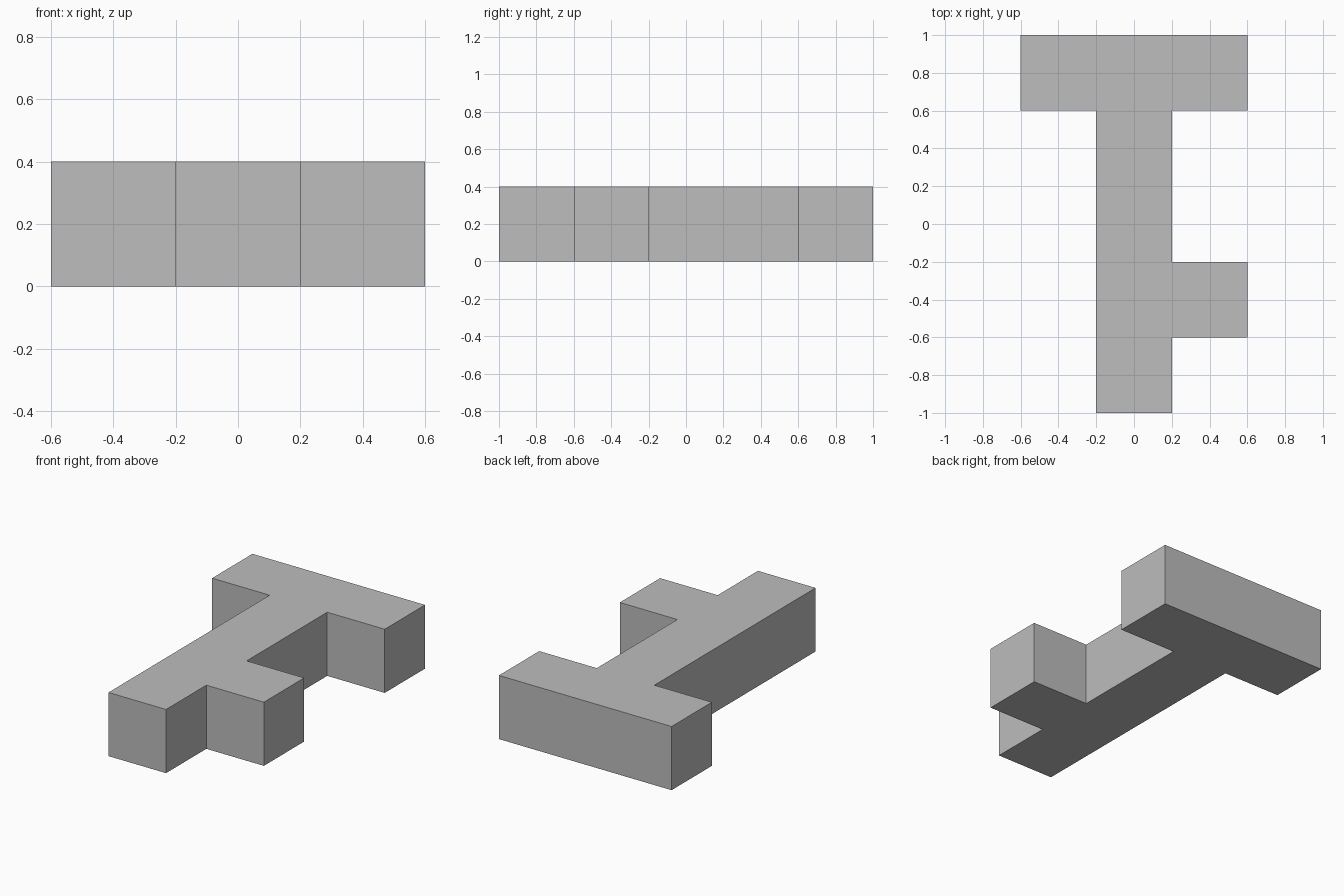
import bpy
import bmesh

cube = bpy.data.objects.get("Cube")
if cube:
    bpy.data.objects.remove(cube, do_unlink=True)

UNIT = 0.4  # width of one square block

grey = bpy.data.materials.new("grey")
grey.use_nodes = True
colour = (0.51, 0.51, 0.51, 1)
grey.diffuse_color = colour
grey.node_tree.nodes["Principled BSDF"].inputs["Base Color"].default_value = colour


def extruded_part(name, outline, height, material):
    """Flat outline raised straight up into a solid."""
    bm = bmesh.new()
    base = bm.faces.new([bm.verts.new((x, y, 0)) for x, y in outline])
    raised = bmesh.ops.extrude_face_region(bm, geom=[base], use_keep_orig=True)
    top = [v for v in raised["geom"] if isinstance(v, bmesh.types.BMVert)]
    bmesh.ops.translate(bm, verts=top, vec=(0, 0, height))
    bmesh.ops.recalc_face_normals(bm, faces=bm.faces[:])
    mesh = bpy.data.meshes.new(name)
    bm.to_mesh(mesh)
    bm.free()
    mesh.materials.append(material)
    obj = bpy.data.objects.new(name, mesh)
    bpy.context.collection.objects.link(obj)
    return obj


# Long bar with a crosspiece at the back and one stub on the left side
outline = [
    (-0.2, -1), (0.2, -1),
    (0.2, -0.6), (0.6, -0.6), (0.6, -0.2), (0.2, -0.2),
    (0.2, 0.6), (0.6, 0.6), (0.6, 1),
    (-0.6, 1), (-0.6, 0.6), (-0.2, 0.6),
]
extruded_part("block_piece", outline, UNIT, grey)
